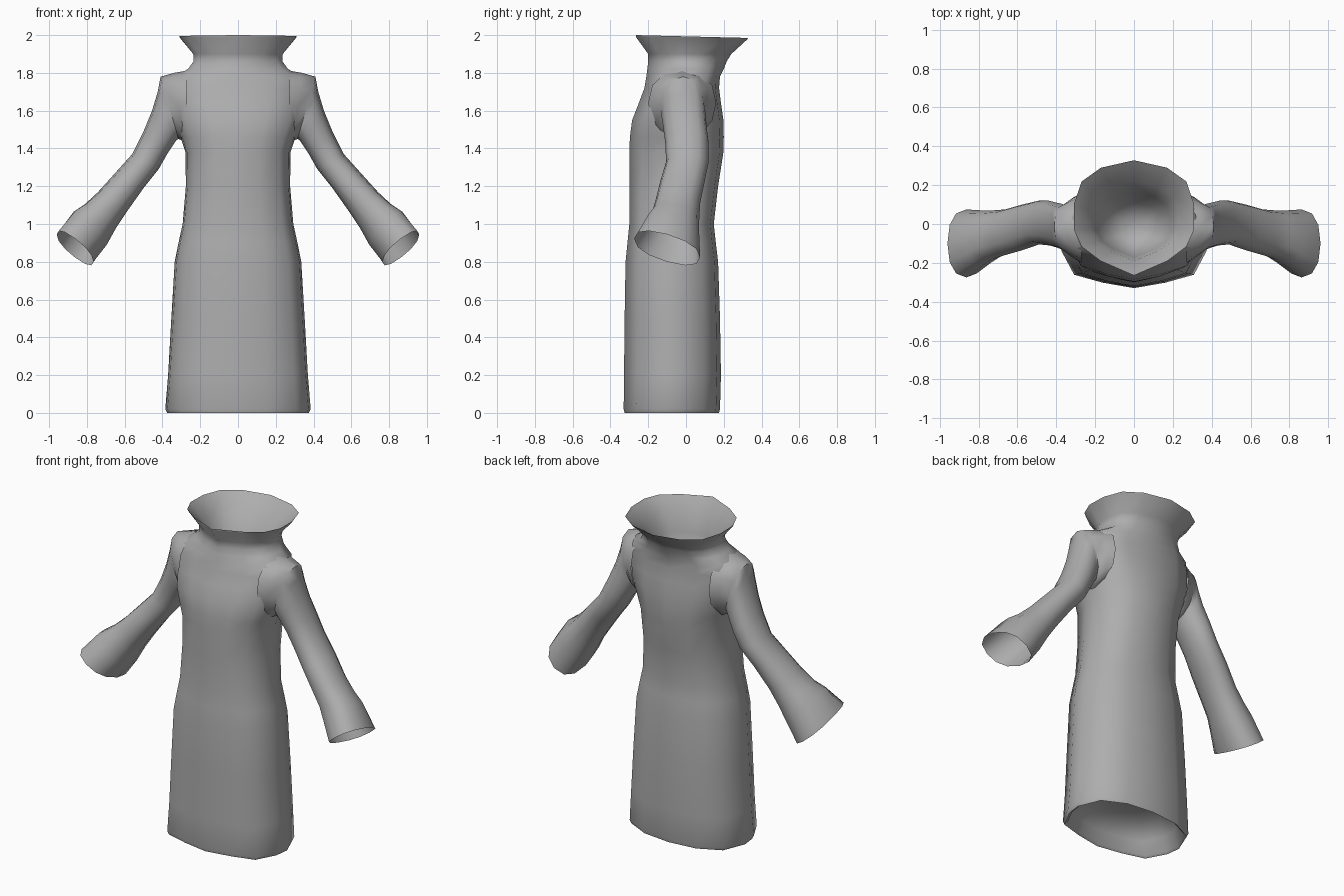
import bpy, bmesh, math
from mathutils import Vector

cloth = bpy.data.materials.new("grey cloth")
cloth.diffuse_color = (0.42, 0.42, 0.42, 1)


def loft(name, rings, cap_start=False, cap_end=False):
    """Skin a list of equal-length point rings into one smooth object."""
    bm = bmesh.new()
    loops = [[bm.verts.new(p) for p in ring] for ring in rings]
    for a, b in zip(loops, loops[1:]):
        for i in range(len(a)):
            j = (i + 1) % len(a)
            bm.faces.new((a[i], a[j], b[j], b[i]))
    if cap_start:
        bm.faces.new(loops[0])
    if cap_end:
        bm.faces.new(loops[-1])
    bmesh.ops.recalc_face_normals(bm, faces=bm.faces)
    mesh = bpy.data.meshes.new(name)
    bm.to_mesh(mesh)
    bm.free()
    mesh.materials.append(cloth)
    obj = bpy.data.objects.new(name, mesh)
    bpy.context.collection.objects.link(obj)
    bpy.ops.object.select_all(action='DESELECT')
    obj.select_set(True)
    bpy.context.view_layer.objects.active = obj
    bpy.ops.object.shade_smooth_by_angle(angle=math.radians(50))
    return obj


# Half cross-sections, front centre to back centre, in unit size
COAT = [(0, -1), (.42, -.89), (.8, -.73), (.97, -.25), (1, .1), (.85, .65), (.48, .92), (0, 1)]
COLLAR = [(0, -1), (.55, -.75), (.87, -.5), (1, -.2), (1, .23), (.87, .63), (.55, .87), (0, 1)]


def body_ring(z, half, front, back, blend, drop=0):
    """Mirrored section, blended from coat (0) to collar (1); the back may drop."""
    pts = []
    for (ax, ay), (bx, by) in zip(COAT, COLLAR):
        x, y = ax + (bx - ax) * blend, ay + (by - ay) * blend
        pts.append(Vector((half * x, (front + back) / 2 + (back - front) / 2 * y,
                           z - drop * (y + 1) / 2)))
    return pts + [Vector((-p.x, p.y, p.z)) for p in pts[-2:0:-1]]


# Coat body: hem lining, skirt, waist, chest, shoulders, flared collar, collar lining
profile = [  # z, half width, front y, back y, blend, back drop
    (0.17, 0.08, -0.10, 0.02, 1), (0.16, 0.22, -0.21, 0.09, .5),
    (0.09, 0.33, -0.30, 0.15, 0), (0.01, 0.36, -0.31, 0.165, 0),
    (0.00, 0.375, -0.325, 0.175, 0), (0.02, 0.385, -0.33, 0.18, 0),
    (0.20, 0.37, -0.328, 0.185, 0), (0.50, 0.353, -0.325, 0.18, 0),
    (0.80, 0.335, -0.32, 0.17, 0), (0.90, 0.315, -0.31, 0.158, 0),
    (1.00, 0.293, -0.30, 0.147, 0), (1.20, 0.276, -0.30, 0.17, 0),
    (1.38, 0.278, -0.30, 0.198, 0), (1.46, 0.305, -0.297, 0.20, 0),
    (1.55, 0.34, -0.285, 0.198, .1), (1.64, 0.355, -0.25, 0.185, .2),
    (1.72, 0.355, -0.22, 0.175, .4), (1.78, 0.34, -0.21, 0.18, .7),
    (1.82, 0.265, -0.205, 0.20, 1), (1.86, 0.236, -0.20, 0.215, 1),
    (1.90, 0.237, -0.20, 0.24, 1), (1.99, 0.305, -0.265, 0.325, 1, .012),
    (2.00, 0.31, -0.265, 0.328, 1, .015), (1.985, 0.295, -0.255, 0.31, 1, .015),
    (1.90, 0.225, -0.19, 0.22, 1), (1.80, 0.19, -0.17, 0.16, 1),
    (1.70, 0.14, -0.14, 0.11, 1), (1.64, 0.06, -0.08, 0.04, 1)]
loft("coat_body", [body_ring(*p) for p in profile], cap_start=True, cap_end=True)

# Sleeve sections: outer (x, z), inner (x, z), front y, back y, front lift, lean
sections = [
    ((0.27, 1.812), (0.27, 1.47), -0.20, 0.16, 0),
    ((0.34, 1.80), (0.29, 1.44), -0.175, 0.135, 0),
    ((0.41, 1.78), (0.315, 1.45), -0.13, 0.10, 0),
    ((0.425, 1.70), (0.325, 1.445), -0.13, 0.105, 0),
    ((0.455, 1.60), (0.345, 1.415), -0.12, 0.11, 0),
    ((0.50, 1.49), (0.375, 1.37), -0.11, 0.12, 0),
    ((0.56, 1.37), (0.42, 1.29), -0.105, 0.12, 0),
    ((0.65, 1.27), (0.50, 1.19), -0.135, 0.10, 0),
    ((0.74, 1.17), (0.585, 1.07), -0.16, 0.075, 0.01),
    ((0.81, 1.105), (0.645, 0.98), -0.18, 0.07, 0.02),
    ((0.87, 1.065), (0.695, 0.89), -0.215, 0.07, 0.03),
    ((0.96, 0.945), (0.765, 0.80), -0.275, 0.075, 0.05)]


def sleeve_ring(side, outer, inner, front, back, lift, n=12):
    """Slightly squared oval spanning the outer and inner silhouette points."""
    ring = []
    for i in range(n):
        a = 2 * math.pi * i / n
        c, s = (math.copysign(abs(f) ** 0.87, f) for f in (math.cos(a), math.sin(a)))
        t = (1 + c) / 2
        x = inner[0] + (outer[0] - inner[0]) * t
        z = inner[1] + (outer[1] - inner[1]) * t - lift * s
        ring.append(Vector((side * x, (front + back) / 2 + (back - front) / 2 * s, z)))
    return ring


# Open flared sleeves
for side, name in ((-1, "right_sleeve"), (1, "left_sleeve")):
    loft(name, [sleeve_ring(side, *s) for s in sections])
